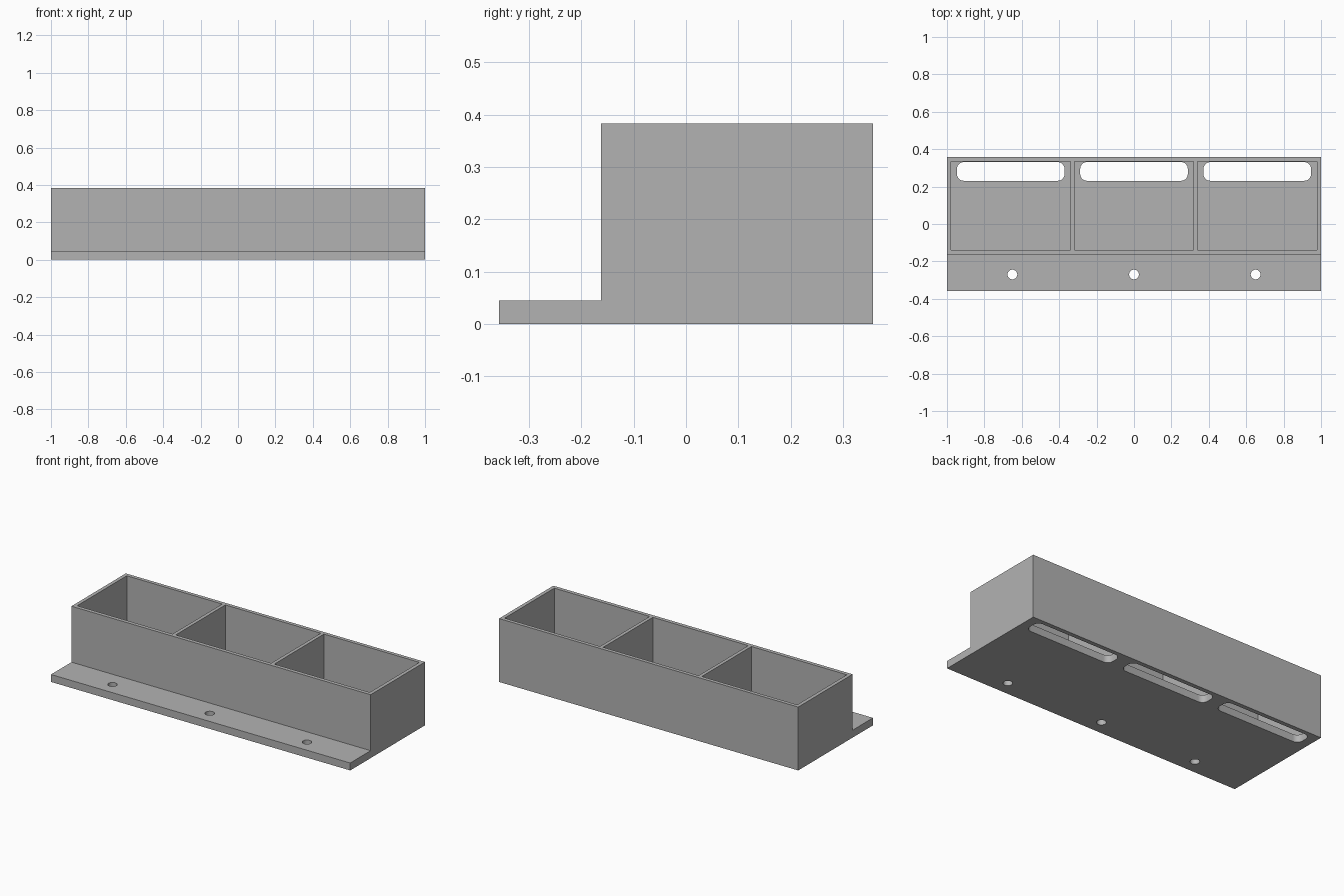
import bpy, bmesh
from math import cos, sin, pi, radians

old = bpy.data.objects.get("Cube")
if old:
    bpy.data.objects.remove(old, do_unlink=True)

FLOOR, TOP = 0.045, 0.383
FRONT, BACK, STEP = -0.357, 0.357, -0.162

grey = bpy.data.materials.new("plain grey")
grey.use_nodes = True
COLOUR = (0.45, 0.45, 0.45, 1)
grey.diffuse_color = COLOUR
grey.node_tree.nodes["Principled BSDF"].inputs["Base Color"].default_value = COLOUR


def prism(name, outline, direction):
    """Closed solid made by pushing a flat outline along a direction."""
    bm = bmesh.new()
    face = bm.faces.new([bm.verts.new(p) for p in outline])
    push = bmesh.ops.extrude_face_region(bm, geom=[face])
    verts = [v for v in push["geom"] if isinstance(v, bmesh.types.BMVert)]
    bmesh.ops.translate(bm, verts=verts, vec=direction)
    bmesh.ops.recalc_face_normals(bm, faces=bm.faces)
    mesh = bpy.data.meshes.new(name)
    bm.to_mesh(mesh)
    bm.free()
    mesh.materials.append(grey)
    obj = bpy.data.objects.new(name, mesh)
    bpy.context.collection.objects.link(obj)
    return obj


def rounded(cx, cy, w, d, r, z, steps=8):
    """Outline of a rectangle with rounded corners; a circle if w = d = 2r."""
    points = []
    for i, (sx, sy) in enumerate([(1, 1), (-1, 1), (-1, -1), (1, -1)]):
        for k in range(steps + 1):
            a = (i + k / steps) * pi / 2
            points.append((cx + sx * (w / 2 - r) + r * cos(a),
                           cy + sy * (d / 2 - r) + r * sin(a), z))
    return points


def cut(body, cutter):
    cutter.hide_render = True
    mod = body.modifiers.new("cut", 'BOOLEAN')
    mod.operation = 'DIFFERENCE'
    mod.solver = 'EXACT'
    mod.object = cutter
    bpy.context.view_layer.objects.active = body
    bpy.ops.object.modifier_apply(modifier=mod.name)
    bpy.data.objects.remove(cutter, do_unlink=True)


# Step-shaped body: tall box with a mounting flange along the front
profile = [(FRONT, 0), (BACK, 0), (BACK, TOP), (STEP, TOP), (STEP, FLOOR), (FRONT, FLOOR)]
tray = prism("three_bin_tray", [(-1, y, z) for y, z in profile], (2, 0, 0))

for side in (-1, 0, 1):
    # Open compartment
    x, half, y0, y1 = side * 0.659, 0.319, -0.139, 0.335
    corners = [(x - half, y0, FLOOR), (x + half, y0, FLOOR),
               (x + half, y1, FLOOR), (x - half, y1, FLOOR)]
    cut(tray, prism("bin_cutter", corners, (0, 0, 1)))
    # Rounded slot through the floor at the back
    cut(tray, prism("slot_cutter", rounded(x, 0.281, 0.575, 0.1, 0.036, -0.1), (0, 0, 0.2)))
    # Screw hole through the flange: the arcs meet, so drop doubled points
    hole = [(side * 0.65 + 0.026 * cos(k * pi / 16), -0.27 + 0.026 * sin(k * pi / 16), -0.1)
            for k in range(32)]
    cut(tray, prism("hole_cutter", hole, (0, 0, 0.2)))

# Smooth the round walls, keep every real edge sharp
bpy.ops.object.select_all(action='DESELECT')
tray.select_set(True)
bpy.context.view_layer.objects.active = tray
bpy.ops.object.shade_smooth_by_angle(angle=radians(30))
